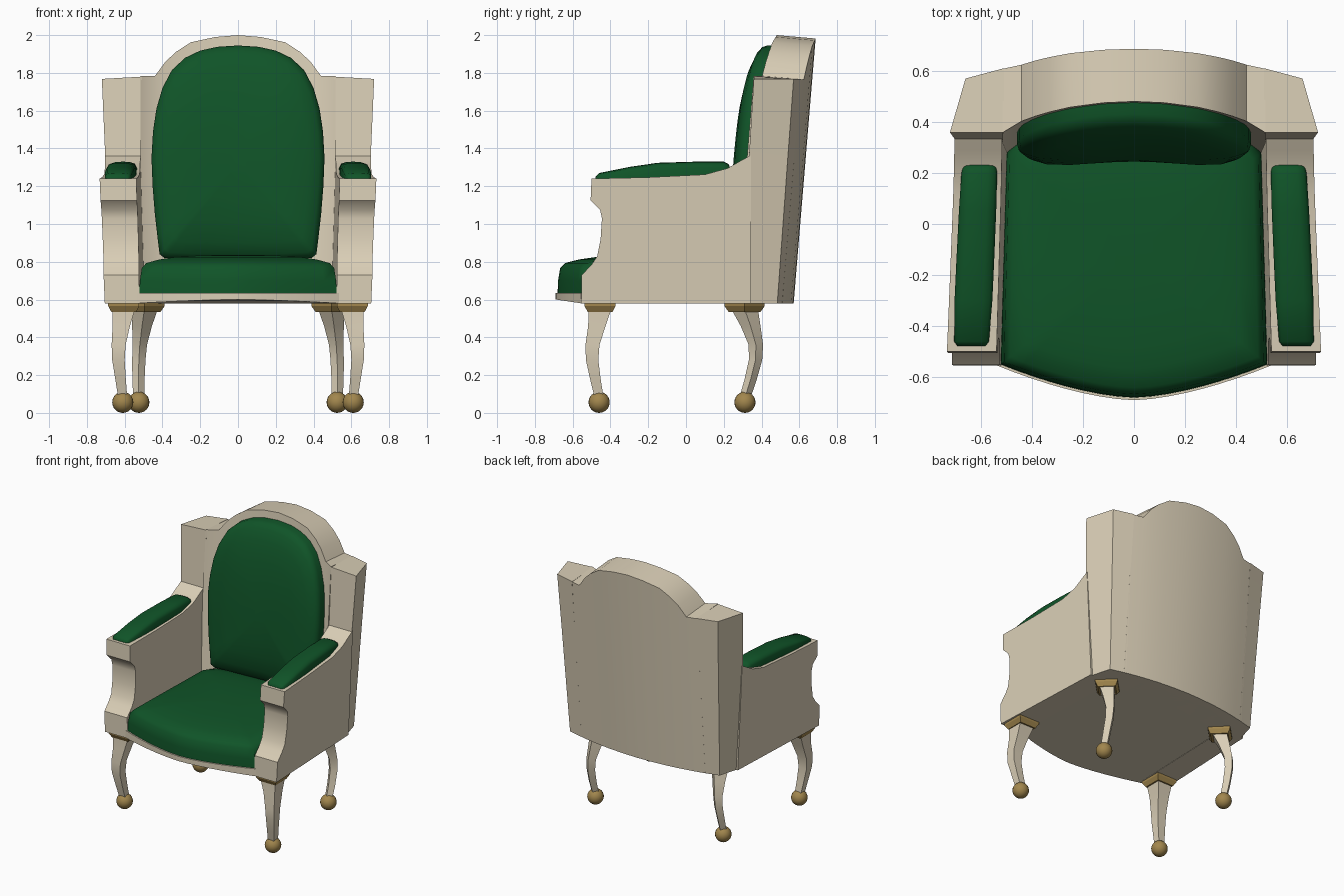
import bpy, bmesh, math
from mathutils import Vector

if "Cube" in bpy.data.objects:
    bpy.data.objects.remove(bpy.data.objects["Cube"])


def material(name, rgb):
    m = bpy.data.materials.new(name)
    m.diffuse_color = (*rgb, 1)
    m.use_nodes = True
    m.node_tree.nodes["Principled BSDF"].inputs["Base Color"].default_value = m.diffuse_color
    return m


CREAM = material("cream frame", (0.70, 0.62, 0.47))
GREEN = material("green velvet", (0.005, 0.088, 0.021))
GOLD = material("antique gold", (0.36, 0.24, 0.075))


def finish(name, bm, mat, angle=35):
    bmesh.ops.recalc_face_normals(bm, faces=bm.faces)
    me = bpy.data.meshes.new(name)
    bm.to_mesh(me)
    bm.free()
    me.materials.append(mat)
    me.shade_smooth()
    me.set_sharp_from_angle(angle=math.radians(angle))
    ob = bpy.data.objects.new(name, me)
    bpy.context.collection.objects.link(ob)
    return ob


def loft(name, rings, mat, angle=35):
    """Skin closed rings of equal length and cap both ends."""
    bm = bmesh.new()
    vs = [[bm.verts.new(p) for p in r] for r in rings]
    n = len(vs[0])
    for a, b in zip(vs, vs[1:]):
        for i in range(n):
            j = (i + 1) % n
            bm.faces.new((a[i], a[j], b[j], b[i]))
    bm.faces.new(vs[0])
    bm.faces.new(vs[-1])
    return finish(name, bm, mat, angle)


def interp(pts, x):
    for (a, fa), (b, fb) in zip(pts, pts[1:]):
        if x <= b:
            return fa + (fb - fa) * (x - a) / (b - a)
    return pts[-1][1]


# Curved, raked surfaces shared by the back, wings and cushion
def back_y(x, z):
    return 0.57 + 0.083 * (z - 0.58) - 0.10 * (x / 0.66) ** 2


def front_y(x, z):
    a = abs(x)
    return 0.48 - 0.08 * (2 - z) - 0.06 * (a / 0.44) ** 2 - 0.3 * max(0, a - 0.44)


def wing_y(z):
    return 0.287 + 0.06 * (z - 0.58)


# Back slab with arched crest
ARCH = [(0, 2.0), (0.12, 1.99), (0.25, 1.962), (0.33, 1.91), (0.386, 1.857),
        (0.44, 1.783), (0.515, 1.783)]
xs = [-x for x, _ in ARCH[:0:-1]] + [x for x, _ in ARCH]
rings = []
for x in xs:
    t = interp(ARCH, abs(x))
    tb = t - 0.018
    rings.append([(x, front_y(x, 0.58), 0.58), (x, front_y(x, t), t),
                  (x, back_y(x, tb), tb), (x, back_y(x, 0.58), 0.58)])
loft("back_frame", rings, CREAM)

# Arms (side profile y, z) and wings
ARM = [(-0.555, 0.58), (-0.552, 0.73), (-0.50, 0.785), (-0.47, 0.83),
       (-0.452, 0.92), (-0.445, 1.03), (-0.455, 1.075), (-0.505, 1.125),
       (-0.50, 1.24), (-0.2, 1.247), (0.1, 1.262), (0.22, 1.295),
       (0.29, 1.335), (0.345, 1.365), (0.345, 0.58)]


def arm_out(y, z):
    return 0.705 + 0.045 * (z - 0.58) - 0.042 * (y + 0.55)


def arm_in(y, z):
    return 0.52 + 0.03 * (z - 0.58) - 0.03 * (y + 0.55)


for s, side in ((-1, "left"), (1, "right")):
    loft("arm_" + side, [[(s * f(y, z), y, z) for y, z in ARM]
                         for f in (arm_in, arm_out)], CREAM)
    wing = []
    for z, xb, xi in ((0.58, 0.615, 0.50), (1.36, 0.644, 0.51), (1.78, 0.66, 0.51)):
        y = wing_y(z)
        zo = z - (0.012 if z > 1.5 else 0)
        wing.append([(s * xi, y, z), (s * arm_out(y, z), y, zo),
                     (s * xb, back_y(xb, z), zo), (s * xi, back_y(xi, z), zo)])
    loft("wing_" + side, wing, CREAM)

    # Padded arm rest
    pads = []
    for y, w, t in ((-0.478, 0.055, 1.25), (-0.46, 0.068, 1.27), (-0.3, 0.074, 1.302),
                    (-0.15, 0.074, 1.324), (0.05, 0.073, 1.33), (0.2, 0.07, 1.33),
                    (0.225, 0.064, 1.318), (0.237, 0.05, 1.29)):
        c, h = 0.615 - 0.046 * y, t - 1.22
        pads.append([(s * (c + u * w), y, 1.22 + v * h) for u, v in
                     ((-1, 0), (-1, 0.72), (-0.85, 0.9), (-0.5, 0.98), (0, 1),
                      (0.5, 0.98), (0.85, 0.9), (1, 0.72), (1, 0))])
    loft("arm_pad_" + side, pads, GREEN, 50)

# Seat base with bowed front rail
bow = [(x / 8 * 0.535, -0.69 + 0.135 * (abs(x) / 8) ** 1.6) for x in range(-8, 9)]
plan = bow + [(0.55, 0.4), (0.25, 0.5), (-0.25, 0.5), (-0.55, 0.4)]
loft("seat_base", [[(x, y, 0.58 + 0.15 * max(0, -0.555 - y)) for x, y in plan],
                   [(x, y, 0.635) for x, y in plan]], CREAM)

# Seat cushion
plan = [(x / 8 * 0.522, -0.68 + 0.13 * (abs(x) / 8) ** 1.6) for x in range(-8, 9)]
plan += [(0.515, -0.25), (0.50, 0.28), (0.44, 0.36), (0.2, 0.42),
         (-0.2, 0.42), (-0.44, 0.36), (-0.50, 0.28), (-0.515, -0.25)]
loft("seat_cushion", [[(x * k, -0.12 + (y + 0.12) * k, z) for x, y in plan]
                      for k, z in ((1, 0.63), (0.995, 0.70), (0.975, 0.768), (0.93, 0.793),
                                   (0.8, 0.812), (0.65, 0.824), (0.4, 0.833), (0.15, 0.836))],
     GREEN, 50)

# Back cushion: arched outline, bulging forward from the back frame
half = [(0, 1.945), (0.11, 1.938), (0.2, 1.918), (0.28, 1.88), (0.35, 1.815),
        (0.40, 1.72), (0.432, 1.61), (0.45, 1.49), (0.458, 1.35), (0.452, 1.2),
        (0.44, 1.05), (0.425, 0.92), (0.415, 0.84), (0.39, 0.82), (0.2, 0.81), (0, 0.81)]
outline = half + [(-x, z) for x, z in half[-2:0:-1]]
rings = []
for k, d in ((1, -0.02), (1, 0.045), (0.985, 0.072), (0.94, 0.095), (0.82, 0.125),
             (0.6, 0.152), (0.35, 0.167), (0.1, 0.172)):
    ring = []
    for x, z in outline:
        x, z = x * k, 1.32 + (z - 1.32) * k
        ring.append((x, front_y(x, z) - d, z))
    rings.append(ring)
loft("back_cushion", rings, GREEN, 50)


# Cabriole legs with gold collars and ball feet
def square(c, r, turn):
    return [(c[0] + r * 1.414 * math.cos(turn + math.pi / 4 + i * math.pi / 2),
             c[1] + r * 1.414 * math.sin(turn + math.pi / 4 + i * math.pi / 2), c[2])
            for i in range(4)]


FRONT = [((0.605, -0.455, 0.55), 0.06), ((0.618, -0.472, 0.46), 0.046),
         ((0.632, -0.495, 0.36), 0.037), ((0.633, -0.497, 0.28), 0.033),
         ((0.622, -0.48, 0.18), 0.028), ((0.61, -0.46, 0.08), 0.024)]
REAR = [((0.495, 0.31, 0.55), 0.05), ((0.508, 0.342, 0.46), 0.037),
        ((0.52, 0.37, 0.36), 0.027), ((0.525, 0.368, 0.28), 0.025),
        ((0.527, 0.343, 0.18), 0.023), ((0.525, 0.312, 0.08), 0.021)]
for s, side in ((-1, "left"), (1, "right")):
    for path, end, turn, r in ((FRONT, "front", 0, 0.082), (REAR, "rear", math.pi / 4, 0.075)):
        tag = end + "_" + side
        flip = lambda ring: [(s * x, y, z) for x, y, z in ring]
        loft("leg_" + tag, [flip(square(c, w, turn)) for c, w in path], CREAM)
        x, y, _ = path[0][0]
        loft("collar_" + tag, [flip(square((x, y, z), r * k, turn))
                               for z, k in ((0.585, 1), (0.565, 1), (0.535, 0.8))], GOLD, 20)
        bm = bmesh.new()
        bmesh.ops.create_uvsphere(bm, u_segments=20, v_segments=12, radius=0.056)
        fx, fy, _ = path[-1][0]
        bmesh.ops.translate(bm, verts=bm.verts, vec=Vector((s * fx, fy, 0.056)))
        finish("ball_foot_" + tag, bm, GOLD, 60)
